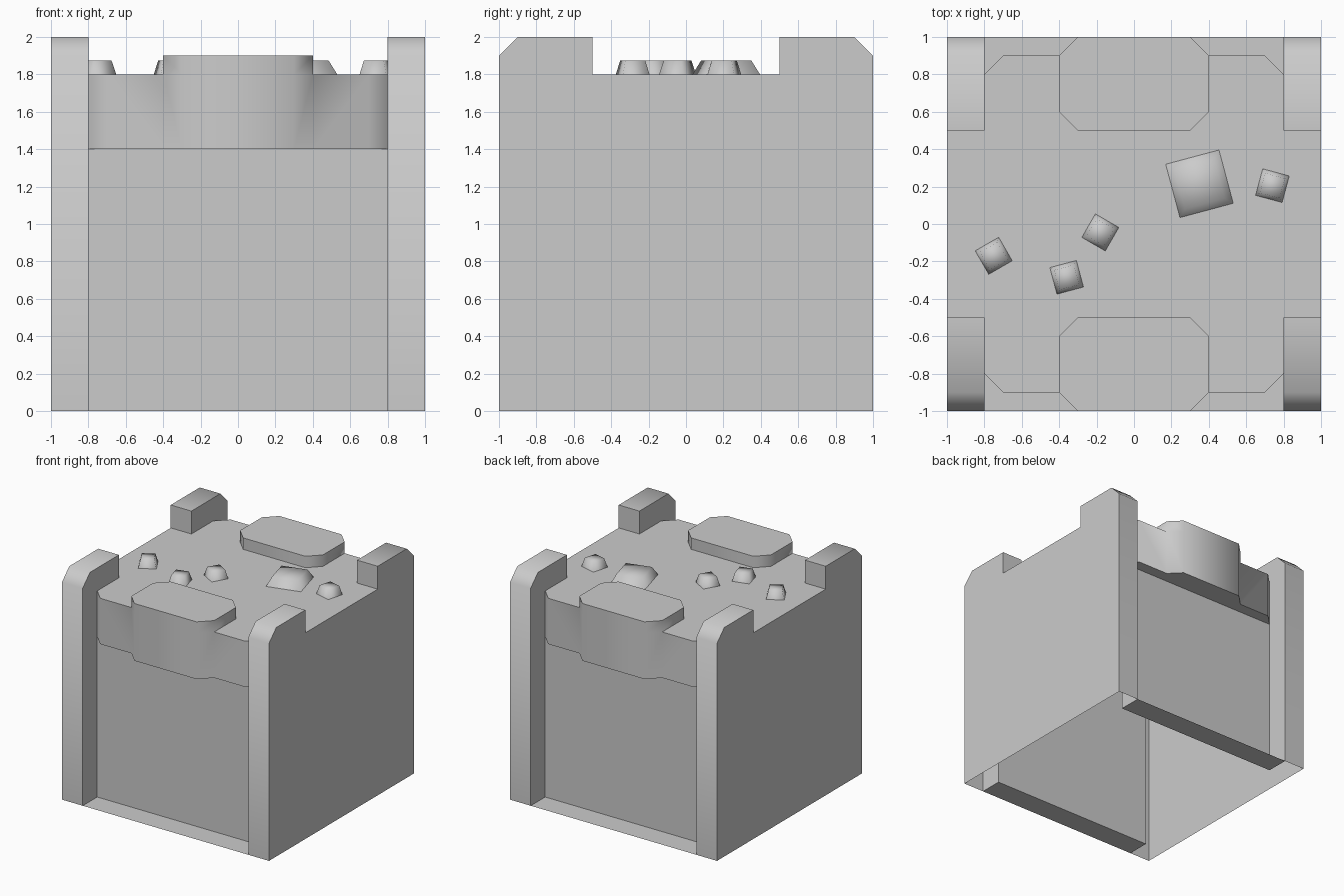
import bpy, bmesh, math
from mathutils import Matrix

if "Cube" in bpy.data.objects:
    bpy.data.objects.remove(bpy.data.objects["Cube"])


def build(name, faces, mirror=True, angle=50):
    """Weld a list of polygons into one object; mirror the quadrant in x and y."""
    bm = bmesh.new()
    for f in faces:
        bm.faces.new([bm.verts.new(p) for p in f])
    bmesh.ops.remove_doubles(bm, verts=bm.verts, dist=1e-4)
    me = bpy.data.meshes.new(name)
    bm.to_mesh(me)
    bm.free()
    me.shade_smooth()
    me.set_sharp_from_angle(angle=math.radians(angle))
    ob = bpy.data.objects.new(name, me)
    bpy.context.collection.objects.link(ob)
    if mirror:
        m = ob.modifiers.new("mirror", 'MIRROR')
        m.use_axis = (True, True, False)
    return ob


def at_x(x, pts):
    return [(x, y, z) for y, z in pts]


def at_z(z, pts):
    return [(x, y, z) for x, y in pts]


def band(path, z0, z1):
    """Vertical wall along an xy path."""
    return [[(*a, z0), (*b, z0), (*b, z1), (*a, z1)] for a, b in zip(path, path[1:])]


# Side walls with raised, chamfered corner posts
post = [(-.5, 1.8), (-.5, 2), (-.9, 2), (-1, 1.9)]
outer = at_x(1, [(-1, 0), (0, 0), (0, 1.8)] + post)
inner = at_x(.8, ([(-1, 0), (-.8, 0), (-.8, 1.8)] + post)[::-1])
rim = [(-1, 0)] + post[::-1]
rim_faces = [[(.8, *a), (1, *a), (1, *b), (.8, *b)] for a, b in zip(rim, rim[1:])]
build("side_walls_and_posts", [outer, inner] + rim_faces)

# Recessed front and back panels, with the thin sill at the ground
build("recessed_panels", band([(0, -.8), (.8, -.8)], 0, 1.4))
build("ground_sills", [at_z(0, [(0, -1), (.8, -1), (.8, -.8), (0, -.8)])])

# Overhanging trim with raised octagonal centre slab
edge = [(0, -1), (.3, -1), (.4, -.9), (.7, -.9), (.8, -.8)]
slab = [(0, -1), (.3, -1), (.4, -.9), (.4, -.6), (.3, -.5), (0, -.5)]
build("overhang_trim",
      band(edge, 1.4, 1.8) + band(slab, 1.8, 1.9)
      + [at_z(1.4, (edge + [(0, -.8)])[::-1]), at_z(1.9, slab)])

# Top surface around the slabs
build("top_surface", [at_z(1.8, [
    (0, -.5), (.3, -.5), (.4, -.6), (.4, -.9), (.7, -.9),
    (.8, -.8), (.8, -.5), (1, -.5), (1, 0), (0, 0)])])

# Loose pebbles: tapered squares, fully smooth shaded (x, y, side, degrees)
square = [(-.5, -.5), (.5, -.5), (.5, .5), (-.5, .5)]
for i, (x, y, side, deg) in enumerate([
        (-.75, -.17, .145, 30), (-.36, -.285, .147, 15), (-.18, -.045, .145, -30),
        (.35, .215, .295, 15), (.74, .205, .147, -15)]):
    h, t = .075, .74
    lo = [(a * side, b * side, 0) for a, b in square]
    hi = [(a * side * t, b * side * t, h) for a, b in square]
    sides = [[lo[k], lo[(k + 1) % 4], hi[(k + 1) % 4], hi[k]] for k in range(4)]
    ob = build(f"pebble_{i + 1}", sides + [hi], mirror=False, angle=180)
    ob.matrix_world = Matrix.Translation((x, y, 1.8)) @ Matrix.Rotation(math.radians(deg), 4, 'Z')
